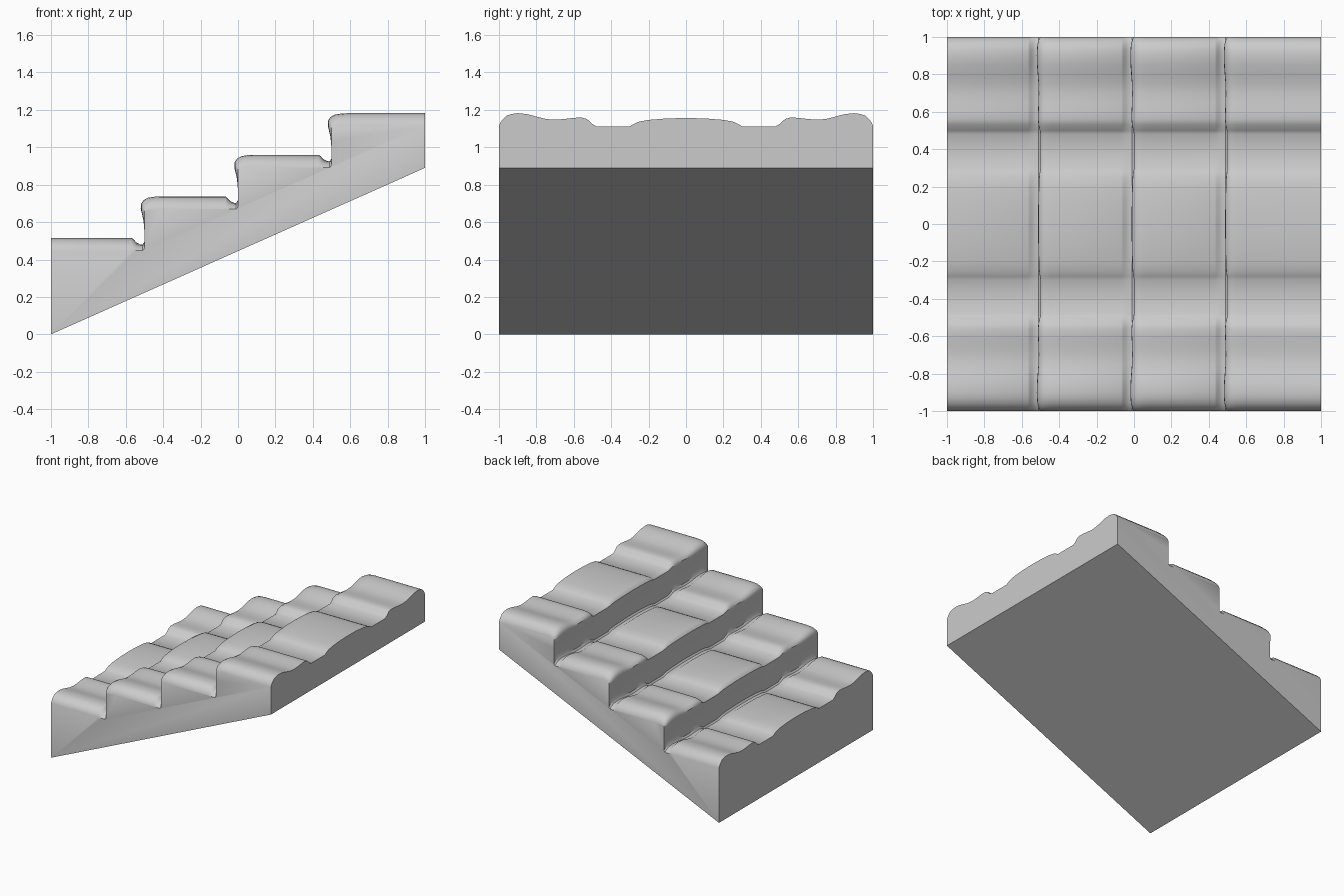
import bpy, bmesh, math

if "Cube" in bpy.data.objects:
    bpy.data.objects.remove(bpy.data.objects["Cube"])

# Height of the bumpy cross-section above its channels, from centre to edge (y, h)
half = [(0, .044), (.1, .042), (.2, .034), (.25, .025), (.28, .012), (.30, 0),
        (.39, 0), (.48, 0), (.50, .012), (.53, .039), (.56, .047), (.60, .045),
        (.65, .039), (.70, .035), (.75, .039), (.80, .052), (.85, .065),
        (.90, .070), (.93, .066), (.96, .057), (.985, .032), (1, .004)]
section = [(-y, h) for y, h in reversed(half[1:])] + half
H = .07

# Stations along x: (x, channel height, bump factor, overhang at full bump)
RISE, BASE = .2225, .445
stations = [(-1, BASE, 1, 0)]
for i in range(3):
    x, z = -.5 + .5 * i, BASE + RISE * i
    n = z + RISE
    stations += [
        # foot of the riser: bumps sink into a small groove
        (x - .068, z, 1, 0), (x - .058, z, .9, 0), (x - .045, z, .68, 0),
        (x - .025, z, .52, 0), (x - .010, z, .50, 0), (x, z + .012, .55, 0),
        # riser with a slightly overhanging rounded nose
        (x, z + .09, .5, 0), (x, z + .14, .45, -.007),
        (x, n - .028, .45, -.020), (x, n - .012, .62, -.018),
        (x + .008, n - .004, .78, -.012), (x + .025, n, .90, -.006),
        (x + .05, n, .97, 0), (x + .085, n, 1, 0)]
stations.append((1, BASE + 3 * RISE, 1, 0))

bm = bmesh.new()
rows = [[bm.verts.new((x + o * h / H, y, z + f * h)) for y, h in section]
        for x, z, f, o in stations]

# Stepped top surface
for a, b in zip(rows, rows[1:]):
    for j in range(len(section) - 1):
        bm.faces.new((a[j], b[j], b[j + 1], a[j + 1]))

# Sloping underside, ends and sides
lo = [bm.verts.new((-1, s, 0)) for s in (-1, 1)]
hi = [bm.verts.new((1, s, .89)) for s in (-1, 1)]
bm.faces.new((lo[0], lo[1], hi[1], hi[0]))
bm.faces.new([lo[1], lo[0]] + rows[0])
bm.faces.new([hi[1], hi[0]] + rows[-1])
for k, j in ((0, 0), (1, -1)):
    bm.faces.new([hi[k], lo[k]] + [r[j] for r in rows])
bmesh.ops.recalc_face_normals(bm, faces=bm.faces)

mesh = bpy.data.meshes.new("stepped_roof_slab")
bm.to_mesh(mesh)
bm.free()
slab = bpy.data.objects.new("stepped_roof_slab", mesh)
bpy.context.collection.objects.link(slab)

grey = bpy.data.materials.new("light grey")
grey.diffuse_color = (.6, .6, .6, 1)
grey.use_nodes = True
grey.node_tree.nodes["Principled BSDF"].inputs["Base Color"].default_value = grey.diffuse_color
mesh.materials.append(grey)

bpy.context.view_layer.objects.active = slab
slab.select_set(True)
bpy.ops.object.shade_smooth_by_angle(angle=math.radians(35))
